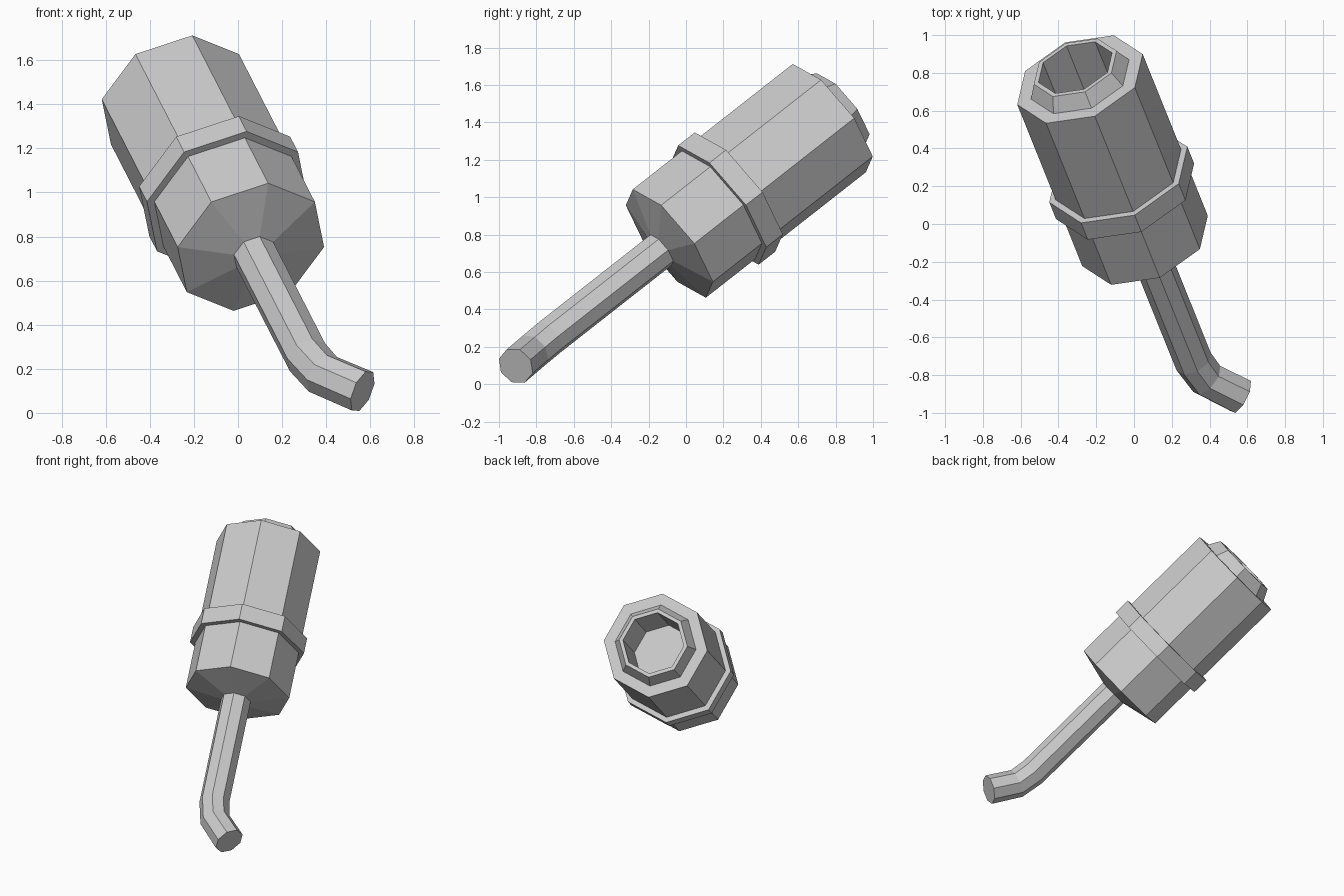
import bpy, bmesh
from math import cos, sin, pi
from mathutils import Vector, Matrix

if "Cube" in bpy.data.objects:
    bpy.data.objects.remove(bpy.data.objects["Cube"])

SIDES = 8
TIP = Vector((-0.286, 0.766, 1.423))             # centre of the open end
AXIS = Vector((-0.302, 0.750, 0.588)).normalized()
SIDE = Vector((-0.93, -0.374, 0)).normalized()
UP = AXIS.cross(SIDE).normalized()
SIDE = UP.cross(AXIS)


def skin(name, rings, cap=True, loop=False):
    """Join rings of points with quads, capping the ends or closing the loop."""
    bm = bmesh.new()
    rows = [[bm.verts.new(p) for p in ring] for ring in rings]
    pairs = list(zip(rows, rows[1:]))
    if loop:
        pairs.append((rows[-1], rows[0]))
    for a, b in pairs:
        for i in range(SIDES):
            j = (i + 1) % SIDES
            bm.faces.new((a[i], a[j], b[j], b[i]))
    if cap and not loop:
        bm.faces.new(rows[0])
        bm.faces.new(rows[-1])
    bmesh.ops.recalc_face_normals(bm, faces=bm.faces)
    mesh = bpy.data.meshes.new(name)
    bm.to_mesh(mesh)
    bm.free()
    obj = bpy.data.objects.new(name, mesh)
    bpy.context.collection.objects.link(obj)
    return obj


def ring(centre, radius, u, v):
    return [centre + radius * (cos(2 * pi * i / SIDES) * u + sin(2 * pi * i / SIDES) * v)
            for i in range(SIDES)]


def lathe(name, profile, **kw):
    """Profile of (radius, distance along the axis from the open end)."""
    return skin(name, [ring(TIP + AXIS * h, r, SIDE, UP) for r, h in profile], **kw)


# Main barrel: tapered back, long body, raised lip and deep bore
lathe("barrel", [(0.10, -1.20), (0.358, -1.14), (0.358, 0), (0.28, 0),
                 (0.236, 0.083), (0.21, 0.083), (0.21, -0.34)])

# Collar around the barrel
lathe("collar", [(0.34, -0.79), (0.394, -0.79), (0.394, -0.672), (0.34, -0.672)], loop=True)

# Bent handle swept along a short path
path = [TIP - AXIS * 1.15, TIP - AXIS * 1.99,
        Vector((0.385, -0.82, 0.175)), Vector((0.565, -0.91, 0.098))]
legs = [(b - a).normalized() for a, b in zip(path, path[1:])]
tangents = [legs[0]] + [(a + b).normalized() for a, b in zip(legs, legs[1:])] + [legs[-1]]
u, v, prev, rings = SIDE, UP, legs[0], []
for p, t in zip(path, tangents):
    turn = prev.rotation_difference(t)
    u, v, prev = turn @ u, turn @ v, t
    rings.append(ring(p, 0.102, u, v))
skin("handle", rings)
